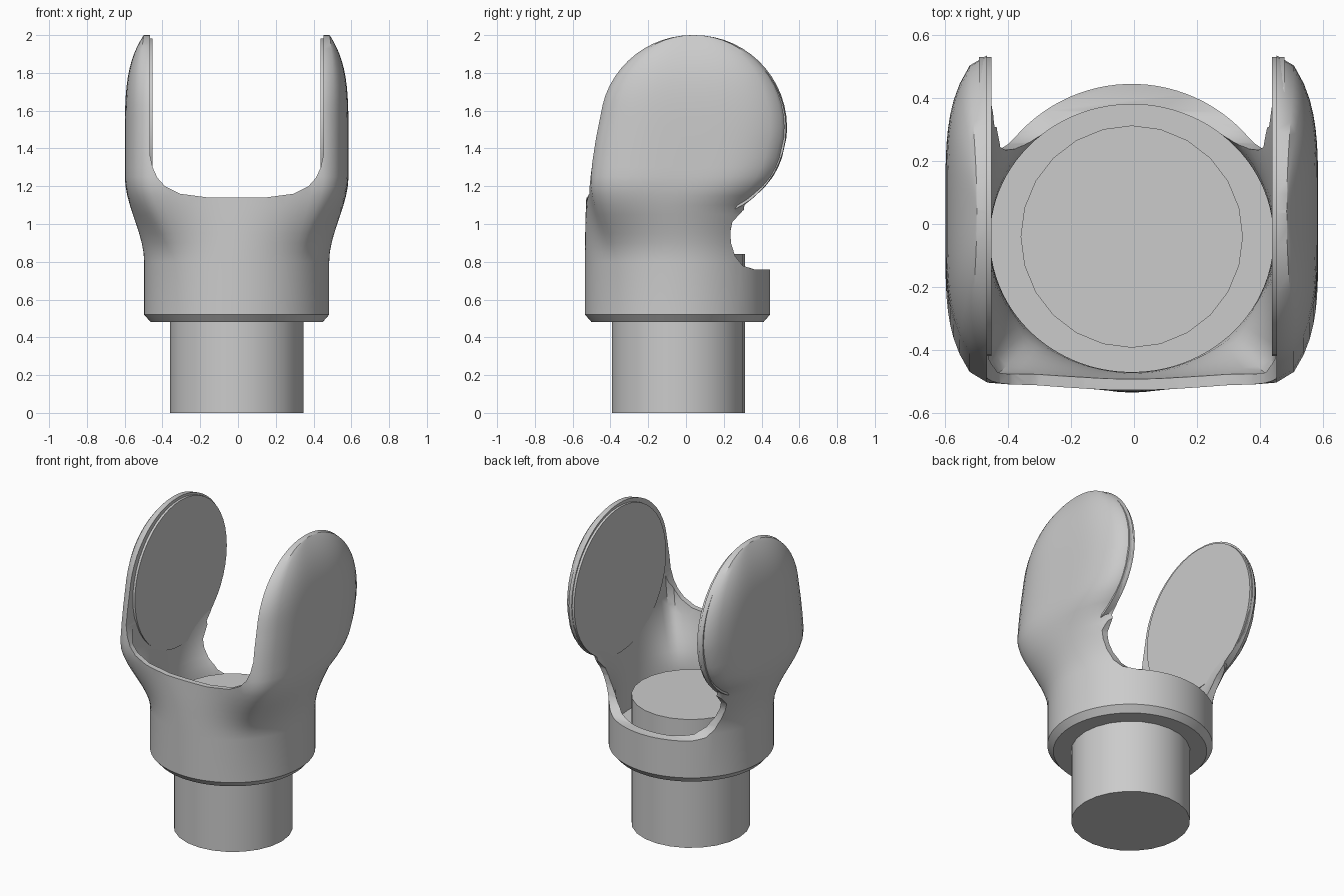
import bpy, bmesh, math
from math import sin, cos, pi, sqrt
from mathutils import Matrix

cube = bpy.data.objects.get("Cube")
if cube:
    bpy.data.objects.remove(cube)

grey = bpy.data.materials.new("plain grey")
grey.use_nodes = True
COLOUR = (0.6, 0.6, 0.6, 1)
grey.diffuse_color = COLOUR
grey.node_tree.nodes["Principled BSDF"].inputs["Base Color"].default_value = COLOUR

CX, CY = -0.007, -0.045          # collar axis
EAR_Y, EAR_Z, EAR_R = 0.04, 1.51, 0.49
SEG = 96


def make(name, bm):
    bmesh.ops.recalc_face_normals(bm, faces=bm.faces)
    if bm.calc_volume(signed=True) < 0:
        bmesh.ops.reverse_faces(bm, faces=bm.faces)
    mesh = bpy.data.meshes.new(name)
    bm.to_mesh(mesh)
    bm.free()
    mesh.materials.append(grey)
    ob = bpy.data.objects.new(name, mesh)
    bpy.context.collection.objects.link(ob)
    return ob


def activate(ob):
    bpy.ops.object.select_all(action='DESELECT')
    ob.select_set(True)
    bpy.context.view_layer.objects.active = ob


def smooth(ob, angle=35):
    activate(ob)
    bpy.ops.object.shade_smooth_by_angle(angle=math.radians(angle))


def loft(name, rings):
    bm = bmesh.new()
    loops = [[bm.verts.new(p) for p in ring] for ring in rings]
    for a, b in zip(loops, loops[1:]):
        for i in range(SEG):
            j = (i + 1) % SEG
            bm.faces.new((a[i], a[j], b[j], b[i]))
    bm.faces.new(loops[0])
    bm.faces.new(loops[-1])
    return make(name, bm)


def prism(name, points, axis):
    """Extrude a 2D outline right through the model along x or y."""
    bm = bmesh.new()
    put = (lambda p, d: (d, p[0], p[1])) if axis == 'x' else (lambda p, d: (p[0], d, p[1]))
    a, b = ([bm.verts.new(put(p, d)) for p in points] for d in (-1, 1))
    bm.faces.new(a)
    bm.faces.new(b)
    for i in range(len(points)):
        j = (i + 1) % len(points)
        bm.faces.new((a[i], a[j], b[j], b[i]))
    return make(name, bm)


def disc(name, radius, depth, matrix, segments):
    bm = bmesh.new()
    bmesh.ops.create_cone(bm, cap_ends=True, segments=segments, radius1=radius,
                          radius2=radius, depth=depth, matrix=matrix)
    ob = make(name, bm)
    smooth(ob)
    return ob


def cut(ob, cutter):
    mod = ob.modifiers.new("cut", 'BOOLEAN')
    mod.operation, mod.solver, mod.object = 'DIFFERENCE', 'MANIFOLD', cutter
    activate(ob)
    bpy.ops.object.modifier_apply(modifier=mod.name)
    bpy.data.objects.remove(cutter)


def ramp(z, table):
    for (z0, v0), (z1, v1) in zip(table, table[1:]):
        if z <= z1:
            return v0 + (v1 - v0) * max(0, z - z0) / (z1 - z0)
    return table[-1][1]


def ear_half(z):
    return sqrt(max(0, EAR_R ** 2 - (z - EAR_Z) ** 2))


def front_edge(z):
    if z > 1.65:
        return EAR_Y - ear_half(z) - 0.005
    return ramp(z, [(1.0, -0.51), (1.2, -0.505), (1.4, -0.485), (1.65, -0.435)])


def back_edge(z):
    return EAR_Y + ear_half(max(z, 1.1)) + 0.005


def ring(z, rx, ry, side, bulge, front, back):
    """Section that turns from a round collar into two flat-faced, domed sides."""
    t = min(1, max(0, (z - 0.8) / 0.45))
    w = t * t * (3 - 2 * t)
    points = []
    for i in range(SEG):
        a = 2 * pi * (i + 0.5) / SEG
        c, s = cos(a), sin(a)
        m = max(abs(c), abs(s))
        u, v = c / m, s / m
        x = u * side + (math.copysign(bulge * (1 - v ** 4), u) if abs(c) >= abs(s) else 0)
        y = (front + back) / 2 + v * (back - front) / 2
        if v <= -0.999:
            y -= 0.02 * (1 - u * u)
        points.append((CX + rx * c * (1 - w) + x * w, (CY + ry * s) * (1 - w) + y * w, z))
    return points


# Outer yoke: collar flowing up into two domed ears
levels = [0.52, 0.8] + [0.8 + 0.05 * k for k in range(1, 12)]
levels += [1.4 + 0.6 * sin(pi / 2 * k / 16) for k in range(1, 17)]
rings = [ring(0.48, 0.455, 0.455, 0.49, 0, -0.5, 0.5)]
for z in levels:
    dome = 0.1 * (1 - (max(0, z - 1.4) / 0.6) ** 4)
    rings.append(ring(z, 0.49, 0.49, 0.492, dome, front_edge(z), back_edge(z)))
yoke = loft("yoke", rings)

# U-shaped gap between the ears
half = [(0.46, 2.2), (0.46, 1.37), (0.445, 1.3), (0.42, 1.245), (0.38, 1.2),
        (0.3, 1.16), (0.15, 1.14)]
gap = [(CX + x, z) for x, z in half] + [(CX - x, z) for x, z in reversed(half)]
cut(yoke, prism("gap_cutter", gap, 'y'))

# Scooped opening at the back, below the ears
scoop = [(0.9, 0.76), (0.36, 0.76), (0.3, 0.78), (0.26, 0.83), (0.238, 0.9), (0.235, 0.96),
         (0.245, 1.01), (0.3, 1.07), (0.4, 1.16), (0.47, 1.25), (0.55, 1.43), (0.9, 1.43)]
cut(yoke, prism("scoop_cutter", scoop, 'x'))

# Hollow inside the collar
hollow = [ring(z, 0.45, 0.425, 0.455, 0, front_edge(z) + 0.03, 0.55)
          for z in [0.62, 0.8] + [0.81 + 0.05 * k for k in range(1, 13)]]
cut(yoke, loft("hollow_cutter", hollow))
smooth(yoke)

# Post through the collar
disc("post", 0.353, 0.84, Matrix.Translation((CX, -0.04, 0.42)), 24)

# Round pads on the inner faces of the ears
for side, label in ((1, "left"), (-1, "right")):
    place = Matrix.Translation((CX + side * 0.465, 0.055, 1.507)) @ Matrix.Rotation(pi / 2, 4, 'Y')
    disc(label + "_pad", 0.475, 0.04, place, 48)
